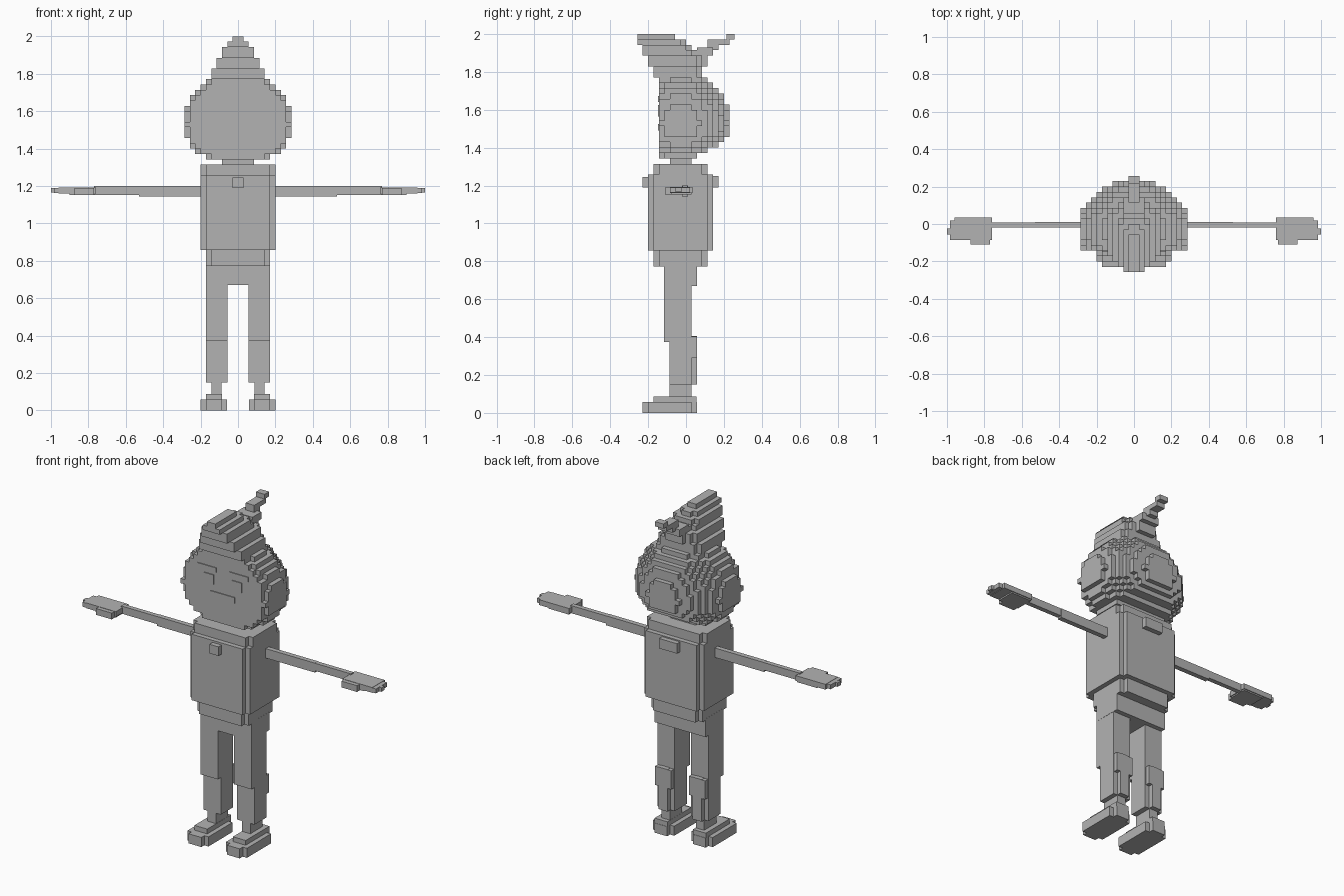
import bpy, bmesh
from math import hypot, sqrt
from mathutils import Vector

V = 2 / 70  # one block

cube = bpy.data.objects.get("Cube")
if cube:
    bpy.data.objects.remove(cube, do_unlink=True)

grey = bpy.data.materials.new("plain grey")
grey.use_nodes = True
GREY = (0.45, 0.45, 0.45, 1)
grey.diffuse_color = GREY
grey.node_tree.nodes["Principled BSDF"].inputs["Base Color"].default_value = GREY


def finish(name, bm):
    bmesh.ops.recalc_face_normals(bm, faces=bm.faces)
    mesh = bpy.data.meshes.new(name)
    bm.to_mesh(mesh)
    bm.free()
    mesh.materials.append(grey)
    ob = bpy.data.objects.new(name, mesh)
    bpy.context.collection.objects.link(ob)
    return ob


def boxes(name, *spans, side=1, unit=1.0):
    """Each span is x0, x1, y0, y1, z0, z1."""
    bm = bmesh.new()
    for x0, x1, y0, y1, z0, z1 in spans:
        made = bmesh.ops.create_cube(bm, size=1)["verts"]
        for v in made:
            v.co = Vector((side * (x1 if v.co.x > 0 else x0),
                           y1 if v.co.y > 0 else y0,
                           z1 if v.co.z > 0 else z0)) * unit
    return finish(name, bm)


def blocks(name, rule, xr, yr, zr):
    """Fill a block grid by a rule and keep only the outer faces."""
    cells = {(x, y, z) for x in range(*xr) for y in range(*yr) for z in range(*zr)
             if rule(x + 0.5, y + 0.5, z)}
    bm = bmesh.new()
    verts = {}

    def corner(p):
        if p not in verts:
            verts[p] = bm.verts.new(Vector(p) * V)
        return verts[p]

    for c in cells:
        for axis in range(3):
            for step in (0, 1):
                near = list(c)
                near[axis] += 2 * step - 1
                if tuple(near) in cells:
                    continue
                ring = []
                for a, b in ((0, 0), (1, 0), (1, 1), (0, 1)):
                    p = list(c)
                    p[axis] += step
                    p[(axis + 1) % 3] += a
                    p[(axis + 2) % 3] += b
                    ring.append(corner(tuple(p)))
                bm.faces.new(ring if step else ring[::-1])
    mesh = bpy.data.meshes.new(name)
    bm.to_mesh(mesh)
    bm.free()
    mesh.materials.append(grey)
    ob = bpy.data.objects.new(name, mesh)
    bpy.context.collection.objects.link(ob)


# Head: stepped ball with a flat face and undercut nape
def head_rule(x, y, z):
    dz = z + 0.5 - 53.4
    rz = 10 if dz > 0 else 7.4
    ball = (x / 10.3) ** 2 + ((y + 1) / 9.1) ** 2 + (dz / rz) ** 2
    return ball < 1 and y < 8 - 2 * max(0, 50 - z)


blocks("head", head_rule, (-10, 10), (-5, 8), (47, 62))


# Crest: tapers upward and leans forward
def crest_rule(x, y, z):
    half = (5, 5, 4, 4, 3, 3, 2, 1)[z - 62]
    front = -6 - (z - 62) // 2
    back = min(3, 68 - z)
    return abs(x) < half - max(0, y - back + 2) * 0.5 and front < y < back


blocks("hair_crest", crest_rule, (-6, 6), (-10, 5), (62, 70))

# Curl that rises behind the crest
boxes("hair_curl", (-3, 3, 1, 3, 62, 65), (-2, 2, 1, 4, 64, 67),
      (-2, 2, 2, 5, 66, 67.5), (-1, 1, 4, 6, 67, 69),
      (-1, 1, 5, 8, 68, 69), (-1, 1, 7.5, 9, 69, 70), unit=V)

# Face plates
FACE = (-0.148, -0.140)
for name, side in (("left", 1), ("right", -1)):
    boxes(name + "_brow", (0.045, 0.17, *FACE, 1.642, 1.672), side=side)
    boxes(name + "_eye", (0.062, 0.126, *FACE, 1.565, 1.625), side=side)
boxes("mouth", (-0.08, 0.08, *FACE, 1.49, 1.525))

# Neck
boxes("neck", (-3, 3, -3, 1, 45, 47.2), unit=V)


# Torso: rounded upright edges and stepped shoulders
def torso_rule(x, y, z):
    inset = max(0, z - 43) * 0.5
    return hypot(max(0, abs(x) - 4), max(0, abs(y + 1) - 3 + inset)) < 3


blocks("torso", torso_rule, (-7, 7), (-7, 5), (30, 46))
boxes("collar_button", (-0.03, 0.03, -0.23, -0.19, 1.19, 1.245))
boxes("back_collar", (-0.06, 0.06, 0.13, 0.172, 1.19, 1.25))


# Shirt hem
def hem_rule(x, y, z):
    return hypot(max(0, abs(x) - 4), max(0, abs(y + 1) - 3)) < 2.1


blocks("shirt_hem", hem_rule, (-6, 6), (-6, 4), (27, 30))
boxes("hips", (-0.172, 0.172, -0.115, 0.058, 0.67, 0.78))

for name, side in (("left", 1), ("right", -1)):
    # Leg: thigh, stepped shin, ankle
    boxes(name + "_thigh", (0.055, 0.171, -0.115, 0.03, 0.375, 0.7), side=side)
    boxes(name + "_shin", (0.055, 0.171, -0.086, 0.03, 0.15, 0.377),
          (0.084, 0.145, -0.086, 0.058, 0.15, 0.405),
          (0.06, 0.168, 0.0, 0.057, 0.29, 0.403), side=side)
    boxes(name + "_ankle", (0.087, 0.143, -0.086, 0.03, 0.085, 0.155), side=side)
    # Shoe: sole with clipped toe corners, and instep
    boxes(name + "_shoe", (0.058, 0.2, -0.2, 0.03, 0, 0.058),
          (0.086, 0.172, -0.229, 0.058, 0, 0.058),
          (0.086, 0.172, -0.172, 0.056, 0.056, 0.087), side=side)
    # Arm: upper and slimmer lower part
    boxes(name + "_arm", (0.19, 0.53, -0.02, 0.01, 1.143, 1.2),
          (0.53, 0.77, -0.019, 0.009, 1.153, 1.199), side=side)
    # Hand: flat palm, stepped fingers, thumb
    boxes(name + "_hand", (0.76, 0.96, -0.085, 0.035, 1.16, 1.192),
          (0.95, 0.985, -0.085, 0.02, 1.163, 1.19),
          (0.98, 1.0, -0.055, -0.025, 1.165, 1.189),
          (0.77, 0.875, -0.11, -0.08, 1.152, 1.19),
          (0.765, 0.9, -0.08, 0.03, 1.152, 1.165), side=side)
